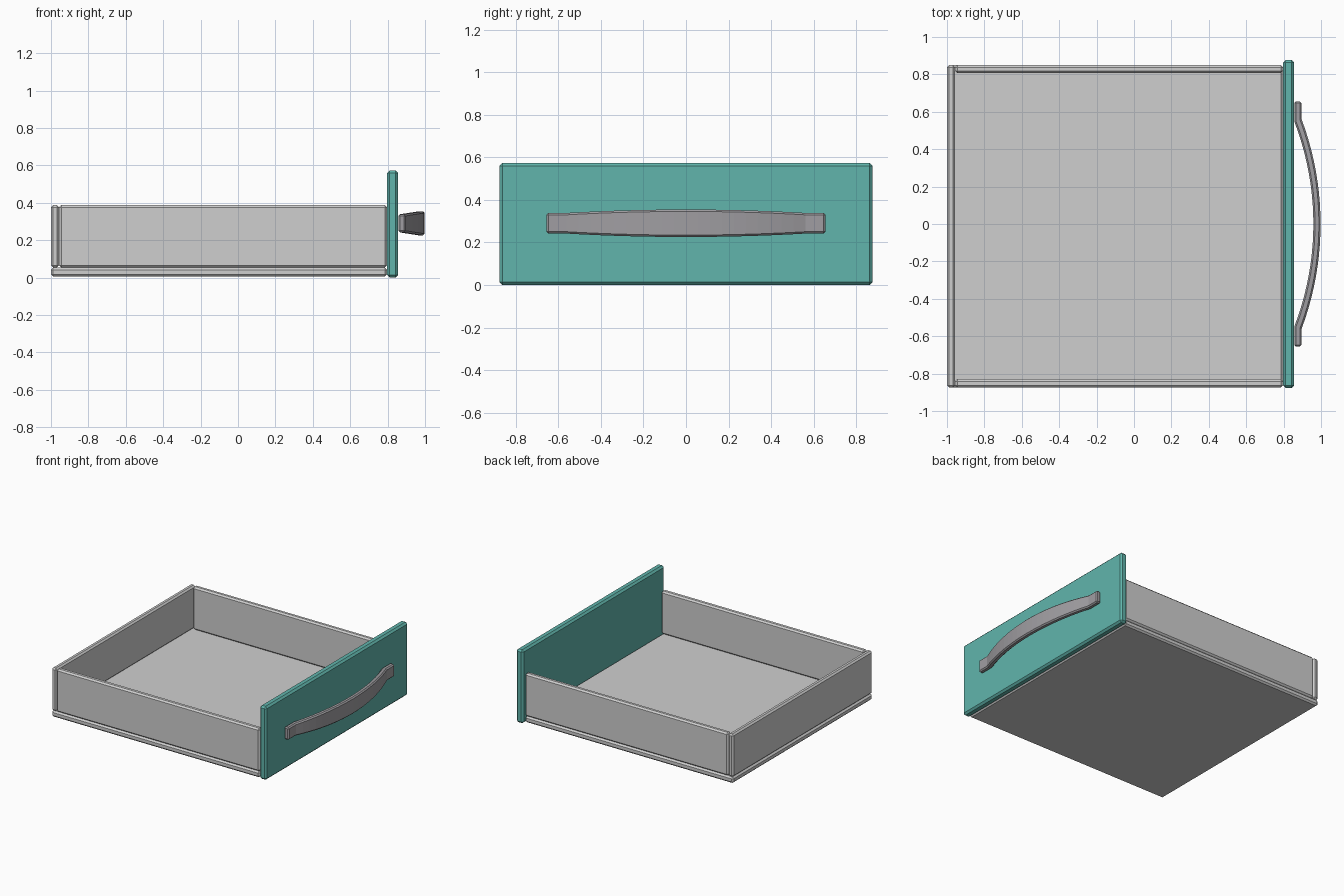
import bpy, bmesh, math

if "Cube" in bpy.data.objects:
    bpy.data.objects.remove(bpy.data.objects["Cube"])


def material(name, srgb):
    m = bpy.data.materials.new(name)
    lin = [((c / 255 + 0.055) / 1.055) ** 2.4 for c in srgb]
    m.diffuse_color = (*lin, 1)
    m.use_nodes = True
    m.node_tree.nodes["Principled BSDF"].inputs["Base Color"].default_value = m.diffuse_color
    return m


light_grey = material("light grey", (207, 207, 207))
teal = material("teal", (97, 181, 172))
mid_grey = material("mid grey", (160, 158, 162))


def finish(name, bm, mat, chamfer):
    bmesh.ops.recalc_face_normals(bm, faces=bm.faces)
    # chamfer only the sharp edges
    edges = [e for e in bm.edges if e.calc_face_angle(0) > math.radians(50)]
    bmesh.ops.bevel(bm, geom=edges, offset=chamfer, segments=1, affect='EDGES')
    me = bpy.data.meshes.new(name)
    bm.to_mesh(me)
    bm.free()
    me.materials.append(mat)
    ob = bpy.data.objects.new(name, me)
    bpy.context.collection.objects.link(ob)
    return ob


def board(name, x, y, z, mat, chamfer=0.012):
    bm = bmesh.new()
    bmesh.ops.create_cube(bm, size=1)
    for v in bm.verts:
        v.co = [(r[0] + r[1]) / 2 + c * (r[1] - r[0]) for c, r in zip(v.co, (x, y, z))]
    return finish(name, bm, mat, chamfer)


# drawer box
board("bottom", (-1, 0.797), (-0.875, 0.85), (0.005, 0.053), light_grey)
board("back", (-1, -0.957), (-0.875, 0.85), (0.053, 0.388), light_grey)
board("left_side", (-0.957, 0.797), (-0.875, -0.83), (0.053, 0.388), light_grey)
board("right_side", (-0.957, 0.797), (0.807, 0.85), (0.053, 0.388), light_grey)

# front panel
board("front_panel", (0.797, 0.856), (-0.877, 0.877), (0, 0.573), teal, 0.014)

# bowed handle: flat feet joined by an arc that widens towards the middle
N, HALF, SAG, ZC = 20, 0.555, 0.102, 0.29
R = (HALF ** 2 + SAG ** 2) / (2 * SAG)
T = 0.0385
stations = [(-0.655, 0.0)]
for i in range(N + 1):
    y = HALF * (2 * i / N - 1)
    stations.append((y, math.sqrt(R * R - y * y) - (R - SAG)))
stations.append((0.655, 0.0))

bm = bmesh.new()
rings = []
for y, rise in stations:
    x0 = 0.857 + rise
    h = 0.0485 + 0.016 * rise / SAG
    # lean each cross-section along the arc normal
    lean = T * y / R * 0.5 if abs(y) <= HALF else 0
    rings.append([bm.verts.new(p) for p in (
        (x0, y - lean, ZC - h), (x0 + T, y + lean, ZC - h),
        (x0 + T, y + lean, ZC + h), (x0, y - lean, ZC + h))])
for a, b in zip(rings, rings[1:]):
    for k in range(4):
        bm.faces.new((a[k], a[(k + 1) % 4], b[(k + 1) % 4], b[k]))
bm.faces.new(rings[0])
bm.faces.new(rings[-1])
finish("handle", bm, mid_grey, 0.009)
